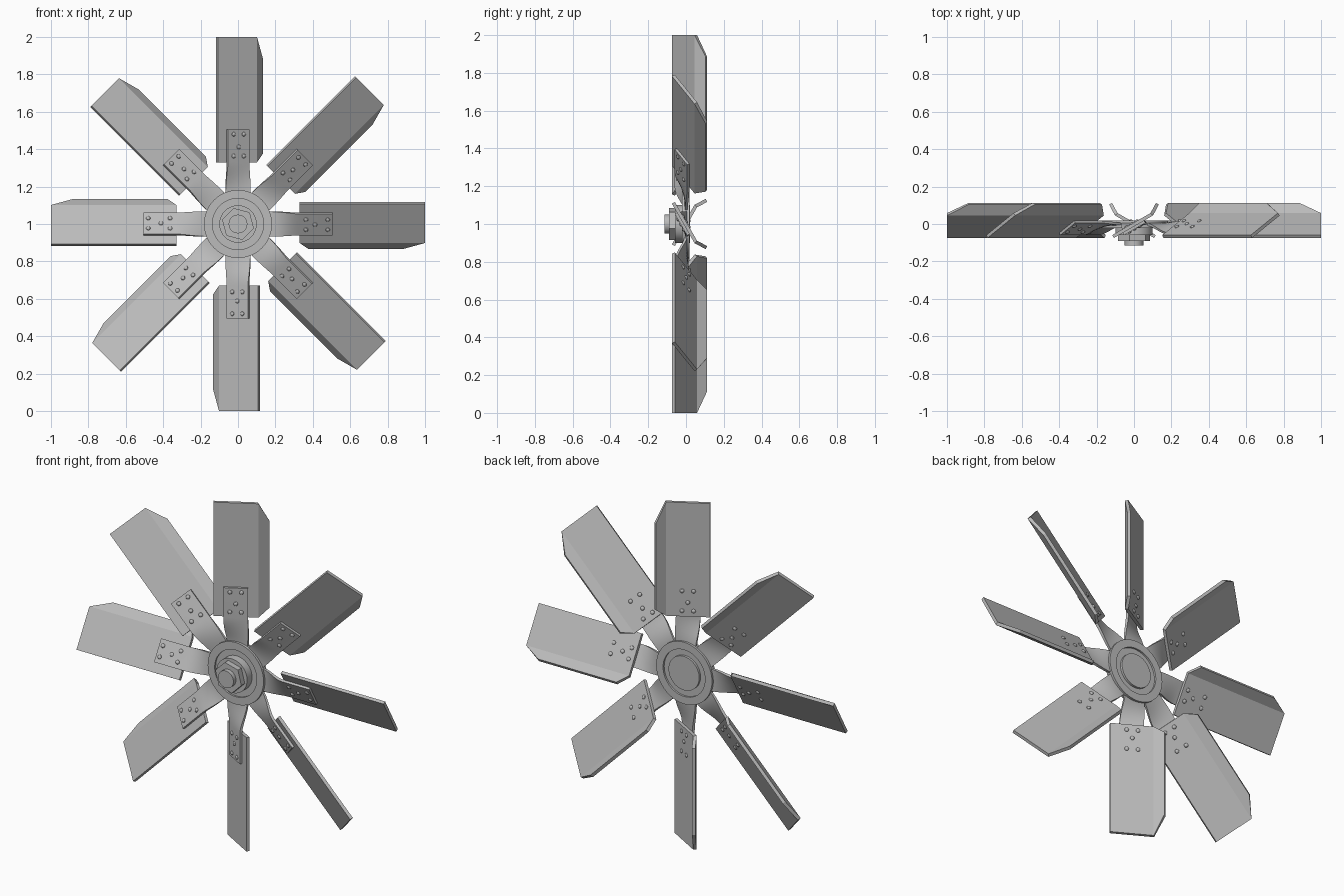
import bpy, bmesh, math
from mathutils import Vector, Matrix

if "Cube" in bpy.data.objects:
    bpy.data.objects.remove(bpy.data.objects["Cube"])

N = 8                      # number of blades
CENTRE = Matrix.Translation((0, 0, 1))

steel = bpy.data.materials.new("grey_steel")
steel.diffuse_color = (0.5, 0.5, 0.5, 1)
steel.use_nodes = True
steel.node_tree.nodes["Principled BSDF"].inputs["Base Color"].default_value = steel.diffuse_color


def finish(name, bm, copies=1):
    """Turn a bmesh into one object, or a ring of objects around the axle."""
    bmesh.ops.recalc_face_normals(bm, faces=bm.faces)
    for f in bm.faces:
        f.smooth = True
    for e in bm.edges:
        e.smooth = len(e.link_faces) == 2 and e.calc_face_angle(0) < math.radians(25)
    mesh = bpy.data.meshes.new(name)
    bm.to_mesh(mesh)
    bm.free()
    mesh.materials.append(steel)
    for k in range(copies):
        ob = bpy.data.objects.new(name if copies == 1 else f"{name}_{k + 1}", mesh)
        ob.matrix_world = CENTRE @ Matrix.Rotation(2 * math.pi * k / N, 4, 'Y')
        bpy.context.collection.objects.link(ob)


def slab(name, rows, thick):
    """Sheet of even thickness from a grid of (point, normal) pairs."""
    bm = bmesh.new()
    front = [[bm.verts.new(p + n * thick / 2) for p, n in r] for r in rows]
    back = [[bm.verts.new(p - n * thick / 2) for p, n in r] for r in rows]
    nr, nc = len(rows), len(rows[0])
    for g in (front, back):
        for i in range(nr - 1):
            for j in range(nc - 1):
                bm.faces.new((g[i][j], g[i + 1][j], g[i + 1][j + 1], g[i][j + 1]))
    rim = ([(0, j) for j in range(nc)] + [(i, nc - 1) for i in range(1, nr)]
           + [(nr - 1, j) for j in range(nc - 2, -1, -1)] + [(i, 0) for i in range(nr - 2, 0, -1)])
    for (a, b), (c, d) in zip(rim, rim[1:] + rim[:1]):
        bm.faces.new((front[a][b], front[c][d], back[c][d], back[a][b]))
    finish(name, bm, N)


def lathe(name, profile, segments=48, turn=0.0):
    """Spin a (radius, y) profile round the axle."""
    bm = bmesh.new()
    vs = [bm.verts.new((r, y, 0)) for r, y in profile]
    es = [bm.edges.new(p) for p in zip(vs, vs[1:])]
    bmesh.ops.spin(bm, geom=vs + es, cent=(0, 0, 0), axis=(0, 1, 0),
                   angle=2 * math.pi, steps=segments, use_duplicate=False)
    bmesh.ops.remove_doubles(bm, verts=bm.verts, dist=1e-5)
    bmesh.ops.rotate(bm, verts=bm.verts, matrix=Matrix.Rotation(turn, 3, 'Y'))
    finish(name, bm)


# Blades: pitched panel with a steeper trailing flap and clipped corners
LEAD, BEND, TRAIL = (-0.112, -0.067), (0.095, 0.052), (0.125, 0.108)
BLADE_T = 0.018


def front_normal(a, b):
    return Vector((b[1] - a[1], a[0] - b[0], 0)).normalized()


n_main, n_flap = front_normal(LEAD, BEND), front_normal(BEND, TRAIL)
n_bend = (n_main + n_flap).normalized()
n_bend /= n_bend.dot(n_main)


def blade_row(z_main, z_flap):
    return [(Vector((*LEAD, z_main)), n_main), (Vector((*BEND, z_main)), n_bend),
            (Vector((*TRAIL, z_flap)), n_flap)]


slab("blade", [blade_row(0.33, 0.375), blade_row(1.0, 0.885)], BLADE_T)

# Arms: flat at the hub, twisting to lie on the front of each blade
pitch = math.atan2(BEND[1] - LEAD[1], BEND[0] - LEAD[0])
across = Vector((math.cos(pitch), math.sin(pitch), 0))
mid = Vector((*LEAD, 0)).lerp(Vector((*BEND, 0)), 0.541)
ARM_T, HALF = 0.014, 0.066
seat = mid + n_main * (BLADE_T + ARM_T) / 2 - across * 0.009

rows = []
STEPS = 12
for i in range(STEPS + 2):
    t = min(i / STEPS, 1.0)
    z = 0.505 if i > STEPS else 0.15 + 0.18 * t
    s = t * t * (3 - 2 * t)
    c = Vector((0, 0, 0)).lerp(seat, s)
    d = Vector((math.cos(pitch * s), math.sin(pitch * s), 0))
    n = Vector((d.y, -d.x, 0))
    c.z = z
    rows.append([(c - d * HALF, n), (c, n), (c + d * HALF, n)])
slab("arm", rows, ARM_T)

# Rivets: five low domes on the arm and on the back of the blade
bm = bmesh.new()
basis = Matrix((across, Vector((0, 0, 1)), n_main)).transposed().to_4x4()
for u, z in ((-0.031, 0.48), (0.031, 0.48), (0, 0.412), (-0.031, 0.363), (0.031, 0.363)):
    for off in (ARM_T / 2, -ARM_T / 2 - BLADE_T):
        p = seat + across * u + n_main * off + Vector((0, 0, z))
        bmesh.ops.create_uvsphere(bm, u_segments=12, v_segments=8, radius=1,
                                  matrix=Matrix.Translation(p) @ basis
                                  @ Matrix.Diagonal((0.012, 0.012, 0.008, 1)))
finish("rivets", bm, N)

# Hub: stepped disc with a groove on both faces
lathe("hub", [(0, -0.045), (0.1, -0.045), (0.1, -0.012), (0.137, -0.012),
              (0.137, -0.022), (0.182, -0.022), (0.182, 0.018), (0.137, 0.018),
              (0.137, 0.007), (0.1, 0.007), (0.1, 0.02), (0, 0.02)])
lathe("washer", [(0, -0.04), (0.1, -0.04), (0.1, -0.058), (0, -0.058)])
lathe("hex_nut", [(0, -0.05), (0.088, -0.05), (0.088, -0.09), (0, -0.09)], 6, math.radians(15))
lathe("bolt_end", [(0, -0.08), (0.05, -0.08), (0.05, -0.114), (0, -0.114)], 32)
